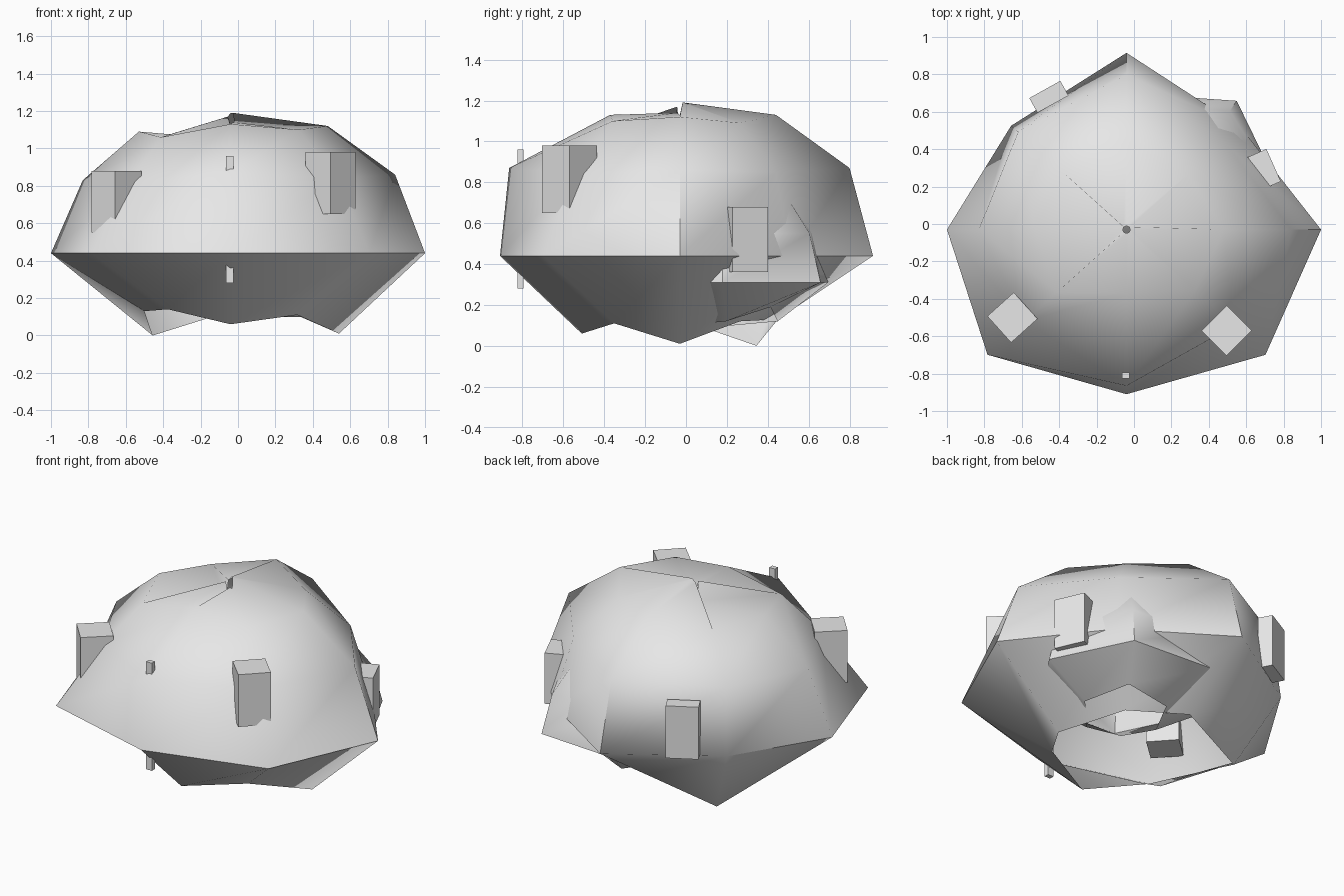
import bpy
import math

cube = bpy.data.objects.get("Cube")
if cube:
    bpy.data.objects.remove(cube, do_unlink=True)

stone = bpy.data.materials.new("pale_grey_stone")
stone.use_nodes = True
stone.diffuse_color = (0.8, 0.8, 0.8, 1)
stone.node_tree.nodes["Principled BSDF"].inputs["Base Color"].default_value = (0.8, 0.8, 0.8, 1)


def make_object(name, verts, faces):
    mesh = bpy.data.meshes.new(name)
    mesh.from_pydata(verts, [], faces)
    mesh.materials.append(stone)
    obj = bpy.data.objects.new(name, mesh)
    bpy.context.collection.objects.link(obj)
    return obj


def make_boulder(name, centre, angles, rings, smooth_angle):
    """Open shell lofted upwards through rings of (radii, heights)."""
    sides = len(angles)
    verts, faces = [], []
    for radii, heights in rings:
        for angle, r, z in zip(angles, radii, heights):
            a = math.radians(angle)
            verts.append((centre[0] + r * math.cos(a), centre[1] + r * math.sin(a), z))
    for level in range(len(rings) - 1):
        low, high = level * sides, (level + 1) * sides
        for i in range(sides):
            j = (i + 1) % sides
            faces.append((low + i, low + j, high + j, high + i))
    obj = make_object(name, verts, faces)
    bpy.ops.object.select_all(action="DESELECT")
    bpy.context.view_layer.objects.active = obj
    obj.select_set(True)
    bpy.ops.object.shade_smooth_by_angle(angle=math.radians(smooth_angle))
    return obj


def make_block(name, centre, width, depth, bottom, top, turn):
    w, d = width / 2, depth / 2
    corners = [(-w, -d), (w, -d), (w, d), (-w, d)]
    verts = [(x, y, z) for z in (bottom, top) for x, y in corners]
    faces = [(3, 2, 1, 0), (4, 5, 6, 7)]
    faces += [(i, (i + 1) % 4, (i + 1) % 4 + 4, i + 4) for i in range(4)]
    obj = make_object(name, verts, faces)
    obj.location = (centre[0], centre[1], 0)
    obj.rotation_euler.z = math.radians(turn)
    return obj


# Main boulder: open foot, wide waist, shoulder, brow and creased crown
bearings = [0, 42, 90, 138, 180, 222, 270, 318]
foot = ([.58, .44, .48, .56, .46, .45, .48, .48], [.01, .12, .13, 0, .13, .14, .06, .11])
waist = ([1.04, .82, .945, .83, .96, 1, .88, 1], [.44] * len(bearings))
shoulder = ([.88, .7, .83, .78, .79, .73, .835, .77], [.86, .85, .87, .85, .83, .82, .87, .84])
brow = ([.52, .44, .47, .46, .49, .5, .34, .49], [1.12, 1.09, 1.13, 1.07, 1.09, 1.06, 1.13, 1.1])
crown = ([.02] * len(bearings), [1.13, 1.19, 1.19, 1.17, 1.05, 1.17, 1.12, 1.14])
make_boulder("main_boulder", (-.04, -.03), bearings, [foot, waist, shoulder, brow, crown], 55)

# Smaller boulder, mostly buried, with one corner breaking out at the back
bearings = [-4, 56, 116, 176, 236, 296]
foot = ([.28, .24, .26, .22, .2, .24], [.12, .19, .12, .1, .1, .1])
rings = [foot]
rings += [([r] * len(bearings), [z] * len(bearings)) for r, z in [(.535, .31), (.47, .55), (.32, .75)]]
make_boulder("small_boulder", (.25, .215), bearings, rings, 50)

# Blocks embedded in the surface
make_block("front_right_block", (-.65, -.5), .19, .19, .55, .88, 42)
make_block("front_left_block", (.495, -.57), .19, .19, .65, .98, 45)
make_block("back_right_block", (-.455, .68), .19, .09, .45, .78, 29)
make_block("back_left_block", (.68, .285), .145, .19, .36, .68, 24)

# Thin post through the front of the rim
make_block("front_post", (-.045, -.81), .04, .03, .28, .96, 0)
